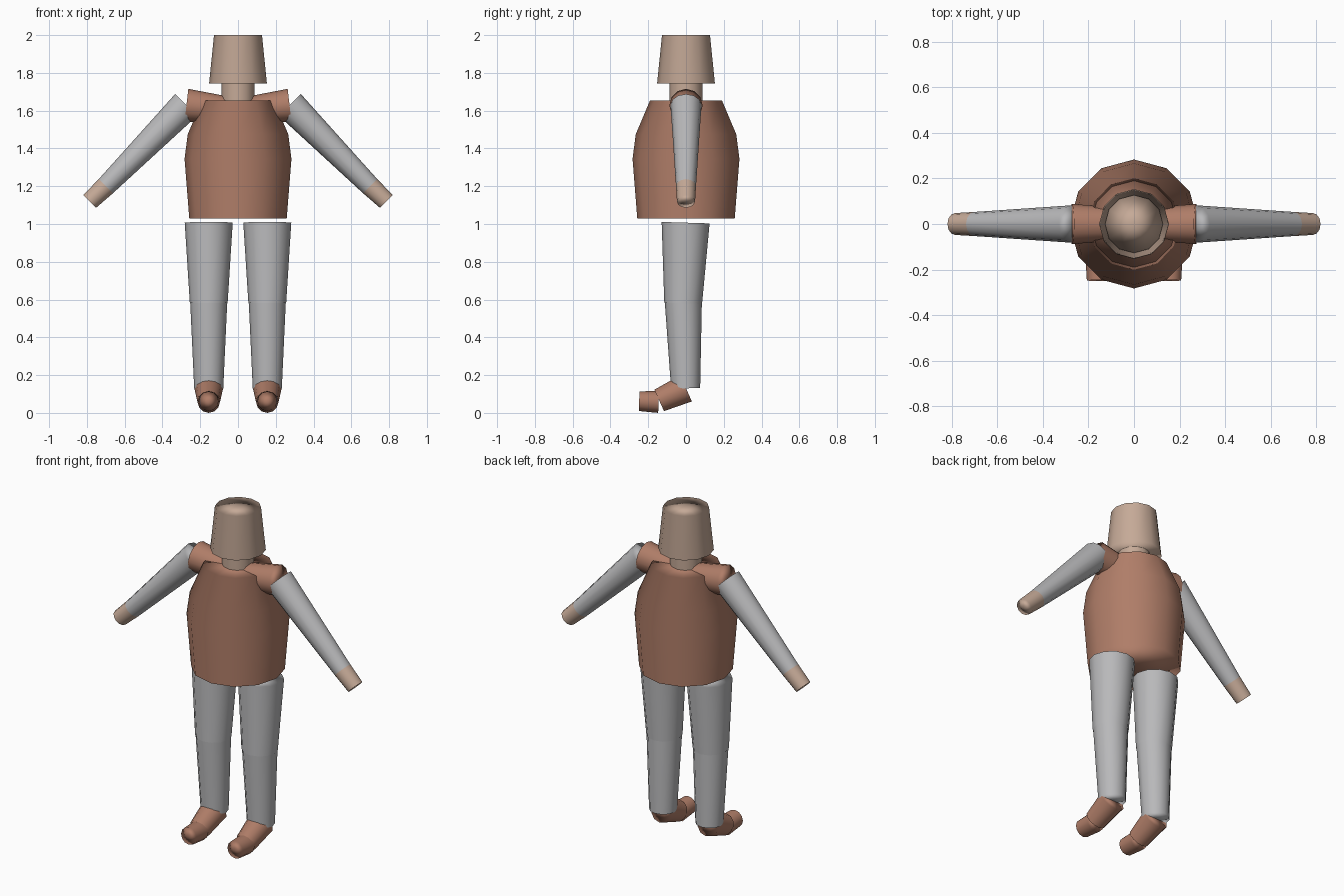
import bpy, bmesh, math
from mathutils import Vector

cube = bpy.data.objects.get("Cube")
if cube:
    bpy.data.objects.remove(cube, do_unlink=True)

SIDES = 12


def material(name, color):
    mat = bpy.data.materials.new(name)
    mat.use_nodes = True
    mat.diffuse_color = (*color, 1)
    bsdf = next(n for n in mat.node_tree.nodes if n.type == 'BSDF_PRINCIPLED')
    bsdf.inputs["Base Color"].default_value = (*color, 1)
    return mat


brown = material("warm brown", (0.43, 0.205, 0.138))
skin = material("pale skin", (0.56, 0.40, 0.31))
grey = material("light grey", (0.48, 0.48, 0.49))


def limb(name, rings, mats):
    """Tapered tube through (centre, radius) rings; one material per section."""
    rings = [(Vector(c), r) for c, r in rings]
    axis = (rings[-1][0] - rings[0][0]).normalized()
    turn = axis.to_track_quat('Z', 'Y')
    spokes = [turn @ Vector((math.cos(a), math.sin(a), 0))
              for a in (math.tau * i / SIDES for i in range(SIDES))]
    bm = bmesh.new()
    normals, loops = [], []
    for c, r in rings:
        loops.append([bm.verts.new(c + s * r) for s in spokes])
        normals += spokes
    start, end = bm.verts.new(rings[0][0]), bm.verts.new(rings[-1][0])
    normals += [-axis, axis]

    def face(verts, section):
        f = bm.faces.new(verts)
        f.smooth = True
        f.material_index = section

    last = len(loops) - 2
    for i in range(SIDES):
        j = (i + 1) % SIDES
        for k in range(last + 1):
            lo, hi = loops[k], loops[k + 1]
            face((lo[i], lo[j], hi[j], hi[i]), min(k, len(mats) - 1))
        face((start, loops[0][j], loops[0][i]), 0)
        face((end, loops[-1][i], loops[-1][j]), min(last, len(mats) - 1))
    mesh = bpy.data.meshes.new(name)
    bm.to_mesh(mesh)
    bm.free()
    for m in mats:
        mesh.materials.append(m)
    # Rims shade as round sides, cap centres face along the axis
    mesh.normals_split_custom_set_from_vertices([tuple(n) for n in normals])
    obj = bpy.data.objects.new(name, mesh)
    bpy.context.collection.objects.link(obj)
    return obj


# Body core
limb("torso", [((0, 0, 1.03), 0.258), ((0, 0, 1.345), 0.283),
               ((0, 0, 1.475), 0.266), ((0, 0, 1.655), 0.19)], [brown])
limb("neck", [((0, 0, 1.6), 0.088), ((0, 0, 1.78), 0.088)], [skin])
limb("head", [((0, 0, 1.745), 0.153), ((0, 0, 2.0), 0.127)], [skin])

# Paired limbs
for side, s in (("left", 1), ("right", -1)):
    limb(side + "_shoulder", [((s * 0.03, 0, 1.60), 0.07),
                              ((s * 0.273, 0, 1.628), 0.088)], [brown])
    limb(side + "_arm_and_hand", [((s * 0.275, 0, 1.63), 0.082),
                                  ((s * 0.70, 0, 1.20), 0.053),
                                  ((s * 0.785, 0, 1.12), 0.048)], [grey, skin])
    x = s * 0.155
    limb(side + "_thigh", [((x, -0.015, 0.58), 0.1), ((x, -0.002, 1.007), 0.127)], [grey])
    limb(side + "_shin", [((x, -0.002, 0.13), 0.077), ((x, -0.014, 0.585), 0.098)], [grey])
    limb(side + "_foot", [((x, 0, 0.13), 0.076), ((x, -0.142, 0.066), 0.062)], [brown])
    limb(side + "_toe", [((x, -0.145, 0.058), 0.058), ((x, -0.248, 0.062), 0.052)], [brown])
